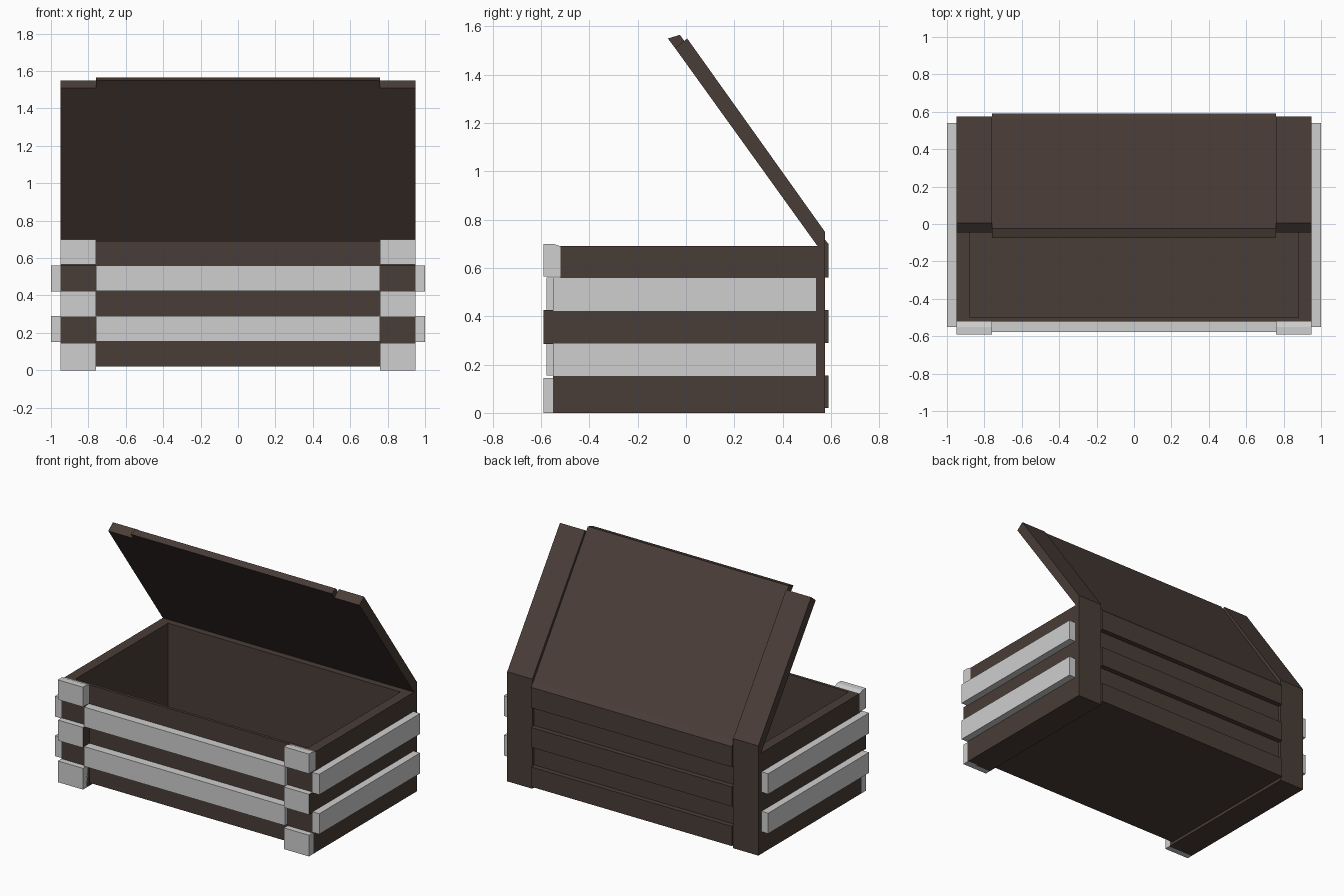
import bpy
import bmesh

if "Cube" in bpy.data.objects:
    bpy.data.objects.remove(bpy.data.objects["Cube"])


def material(name, colour):
    mat = bpy.data.materials.new(name)
    mat.use_nodes = True
    mat.diffuse_color = (*colour, 1)
    mat.node_tree.nodes["Principled BSDF"].inputs["Base Color"].default_value = (*colour, 1)
    return mat


BROWN = material("dark brown wood", (0.068, 0.047, 0.038))
PALE = material("pale grey trim", (0.62, 0.62, 0.62))


def prism(name, profile, x0, x1, *mats):
    """Extrude a (y, z) profile from x0 to x1."""
    bm = bmesh.new()
    ends = [[bm.verts.new((x, y, z)) for y, z in profile] for x in (x0, x1)]
    bm.faces.new(ends[0])
    bm.faces.new(ends[1][::-1])
    n = len(profile)
    for i in range(n):
        j = (i + 1) % n
        bm.faces.new((ends[0][i], ends[1][i], ends[1][j], ends[0][j]))
    bmesh.ops.recalc_face_normals(bm, faces=bm.faces)
    mesh = bpy.data.meshes.new(name)
    bm.to_mesh(mesh)
    bm.free()
    for mat in mats:
        mesh.materials.append(mat)
    obj = bpy.data.objects.new(name, mesh)
    bpy.context.collection.objects.link(obj)
    return obj


def box(name, x0, x1, y0, y1, z0, z1, *mats):
    return prism(name, [(y0, z0), (y1, z0), (y1, z1), (y0, z1)], x0, x1, *mats)


INNER, POST, SIDE = 0.88, 0.76, 0.95
RAILS = [(0.155, 0.29), (0.425, 0.56)]
PLANKS = [(0.02, 0.155), (0.29, 0.425), (0.56, 0.69)]
BLOCKS = [(0, 0.145), (0.285, 0.425), (0.565, 0.70)]

# Chest shell
box("floor", -INNER, INNER, -0.51, 0.54, 0.02, 0.05, BROWN)
box("front_wall", -INNER, INNER, -0.52, -0.50, 0.02, 0.69, BROWN)
box("back_wall", -INNER, INNER, 0.50, 0.555, 0.02, 0.69, BROWN)

# Raised planks on the back, pale rails on the front
for i, (z0, z1) in enumerate(PLANKS):
    box(f"back_plank_{i + 1}", -POST, POST, 0.55, 0.59, z0, z1, BROWN)
for i, (z0, z1) in enumerate(RAILS):
    box(f"front_rail_{i + 1}", -POST, POST, -0.578, -0.515, z0, z1, PALE)

for side, s in (("left", 1), ("right", -1)):
    # Side wall, corner posts and the skid under each end
    prism(f"{side}_wall", [(-0.55, 0), (0.575, 0), (0.575, 0.69), (-0.52, 0.69),
                           (-0.52, 0.56), (-0.55, 0.56)], s * INNER, s * SIDE, BROWN)
    box(f"{side}_front_post", s * POST, s * INNER, -0.55, -0.51, 0, 0.56, BROWN)
    box(f"{side}_back_post", s * POST, s * INNER, 0.54, 0.575, 0, 0.69, BROWN)
    box(f"{side}_skid", s * POST, s * INNER, -0.55, 0.575, 0, 0.03, BROWN)

    # Pale side rails
    for i, (z0, z1) in enumerate(RAILS):
        box(f"{side}_side_rail_{i + 1}", s * 0.94, s * 1.0, -0.55, 0.54,
            z0 - 0.005, z1, PALE)

    # Pale front corner blocks; the middle one has brown ends
    for i, (z0, z1) in enumerate(BLOCKS):
        name = f"{side}_corner_block_{i + 1}"
        if i == 2:
            prism(name, [(-0.59, z0), (-0.52, z0), (-0.52, 0.69), (-0.55, z1), (-0.59, z1)],
                  s * POST, s * SIDE, PALE)
        else:
            block = box(name, s * POST, s * SIDE, -0.59, -0.54, z0, z1, PALE, BROWN)
            for face in block.data.polygons:
                face.material_index = int(i == 1 and abs(face.normal.x) > 0.5)

    # Thicker end strips of the open lid
    prism(f"{side}_lid_strip", [(0.545, 0.69), (0.575, 0.69), (0.575, 0.75),
                                (0.005, 1.55), (-0.045, 1.51)],
          s * POST, s * SIDE, BROWN)

# Lid centre panel with a protruding front lip, and its hinge plank
prism("lid_panel", [(0.545, 0.69), (0.56, 0.735), (-0.025, 1.565), (-0.075, 1.55),
                    (-0.045, 1.51)], -POST, POST, BROWN)
prism("hinge_plank", [(0.54, 0.68), (0.59, 0.68), (0.59, 0.70), (0.56, 0.735)],
      -POST, POST, BROWN)
